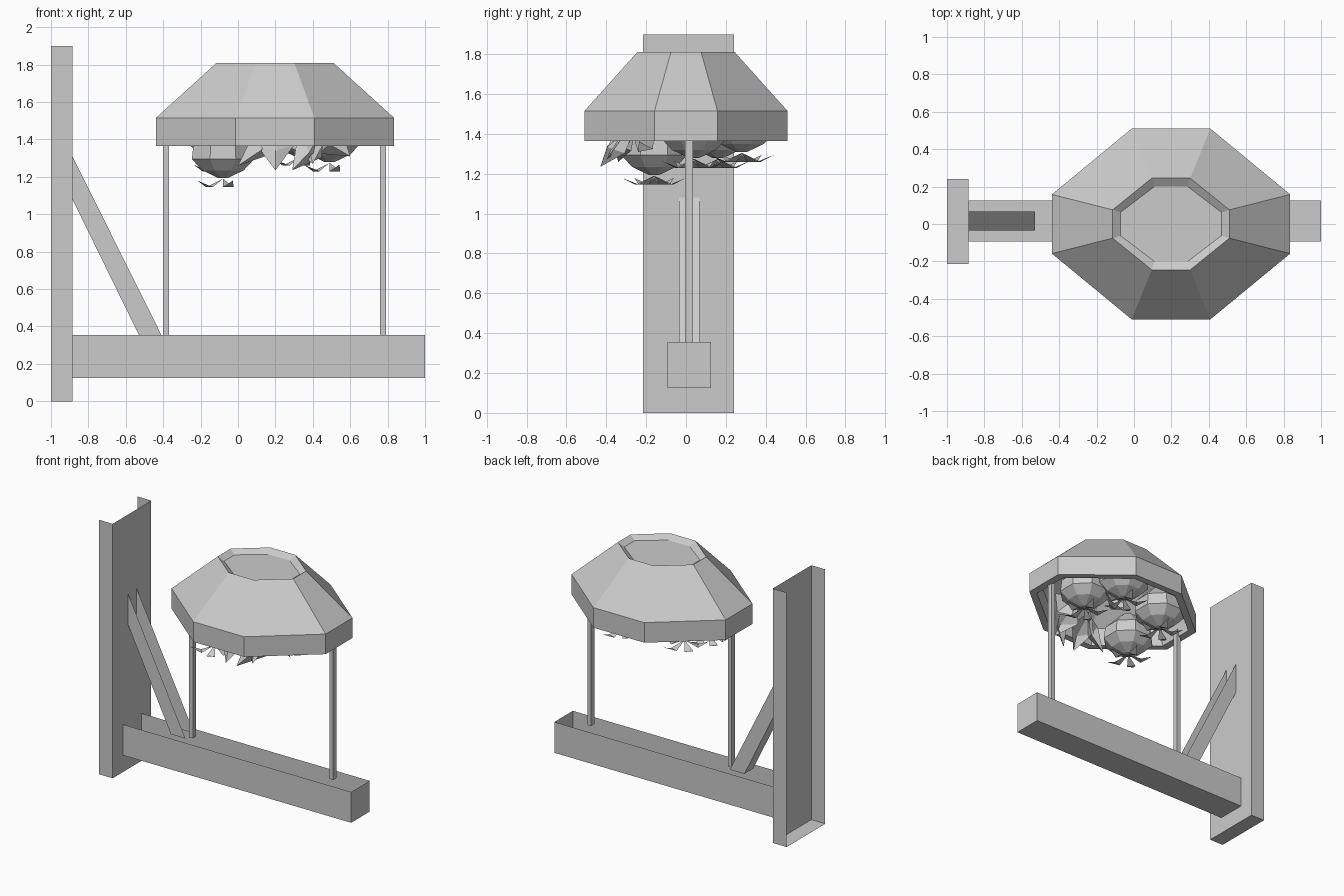
import bpy, bmesh, math
from mathutils import Vector

cube = bpy.data.objects.get("Cube")
if cube:
    bpy.data.objects.remove(cube, do_unlink=True)

grey = bpy.data.materials.new("plain grey")
grey.use_nodes = True
COLOUR = (0.6, 0.6, 0.6, 1)
grey.diffuse_color = COLOUR
grey.node_tree.nodes["Principled BSDF"].inputs["Base Color"].default_value = COLOUR


def finish(name, bm):
    mesh = bpy.data.meshes.new(name)
    bm.to_mesh(mesh)
    bm.free()
    mesh.materials.append(grey)
    obj = bpy.data.objects.new(name, mesh)
    bpy.context.collection.objects.link(obj)
    return obj


def prism(name, outline, y0, y1, skip=()):
    """Extrude an x-z outline along y, leaving out the listed edge walls."""
    bm = bmesh.new()
    a = [bm.verts.new((x, y0, z)) for x, z in outline]
    b = [bm.verts.new((x, y1, z)) for x, z in outline]
    bm.faces.new(a)
    bm.faces.new(b[::-1])
    n = len(a)
    for i in range(n):
        if i not in skip:
            j = (i + 1) % n
            bm.faces.new((a[j], a[i], b[i], b[j]))
    return finish(name, bm)


def box(name, x0, x1, y0, y1, z0, z1, skip=()):
    # walls in order: bottom, right, top, left
    return prism(name, [(x0, z0), (x1, z0), (x1, z1), (x0, z1)], y0, y1, skip)


def loft(name, rings, cap_start=False, cap_end=False):
    bm = bmesh.new()
    loops = [[bm.verts.new(p) for p in ring] for ring in rings]
    for lo, hi in zip(loops, loops[1:]):
        n = len(lo)
        for i in range(n):
            j = (i + 1) % n
            bm.faces.new((lo[i], lo[j], hi[j], hi[i]))
    if cap_start:
        bm.faces.new(loops[0][::-1])
    if cap_end:
        bm.faces.new(loops[-1])
    return finish(name, bm)


# Open channels of the stand
TOP = 0.355
box("wall_post", -1, -0.885, -0.215, 0.24, 0, 1.9, skip=(2, 3))
box("base_beam", -0.885, 1, -0.093, 0.125, 0.125, TOP, skip=(2, 3))
prism("diagonal_brace", [(-0.885, 1.08), (-0.53, TOP), (-0.41, TOP), (-0.885, 1.31)],
      -0.035, 0.068, skip=(1, 2, 3))

# Thin rods that carry the canopy
for side, x in (("right", -0.385), ("left", 0.775)):
    box("support_rod_" + side, x - 0.015, x + 0.015, -0.005, 0.035, TOP, 1.42)


# Eight-sided canopy: recessed crown, sloped roof, rim, hollow inside
def octagon(hx, hy, z):
    fx, fy = hx * 0.33, hy * 0.31
    pts = [(hx, -fy), (hx, fy), (fx, hy), (-fx, hy),
           (-hx, fy), (-hx, -fy), (-fx, -hy), (fx, -hy)]
    return [(0.198 + x, y, z) for x, y in pts]


loft("canopy", [octagon(0.25, 0.19, 1.74), octagon(0.57, 0.45, 1.5),
                octagon(0.58, 0.46, 1.365), octagon(0.637, 0.51, 1.365),
                octagon(0.637, 0.51, 1.515), octagon(0.312, 0.245, 1.81),
                octagon(0.27, 0.2, 1.78)], cap_start=True, cap_end=True)


# Hanging fruits with a pointed star underneath
def fruit(name, x, y, z):
    profile = [(0.03, 0.0), (0.12, 0.04), (0.18, 0.10), (0.17, 0.19), (0.06, 0.30)]
    rings = [[(x + r * math.cos(k * math.pi / 4 + 0.39),
               y + r * math.sin(k * math.pi / 4 + 0.39), z + h)
              for k in range(8)] for r, h in profile]
    loft(name, rings, cap_start=True, cap_end=True)
    bm = bmesh.new()
    peak = Vector((x, y, z - 0.005))
    for k in range(5):
        a = k * math.tau / 5
        out = Vector((math.cos(a), math.sin(a), 0))
        across = Vector((-out.y, out.x, 0)) * 0.03
        mid = peak + out * 0.09 + Vector((0, 0, -0.045))
        tip = peak + out * 0.17 + Vector((0, 0, -0.01))
        p, l, r, t = [bm.verts.new(v) for v in (peak, mid - across, mid + across, tip)]
        bm.faces.new((p, l, r))
        bm.faces.new((l, t, r))
    finish(name + "_star", bm)


for i, spot in enumerate([(-0.08, -0.16, 1.195), (-0.1, 0.16, 1.28),
                          (0.49, 0.04, 1.28), (0.33, 0.28, 1.31)]):
    fruit("fruit_%d" % (i + 1), *spot)


# Folded pointed leaves hanging at the front of the bunch
def leaf(name, root, tip, width):
    root, tip = Vector(root), Vector(tip)
    across = (tip - root).cross(Vector((0, 1, 0.3))).normalized() * width
    mid = root.lerp(tip, 0.45)
    bm = bmesh.new()
    top, left, right, end = [bm.verts.new(v) for v in (
        root, mid - across, mid + across, tip)]
    ridge = bm.verts.new(mid + Vector((0, -0.07, -0.03)))
    for pair in ((top, left), (left, end), (end, right), (right, top)):
        bm.faces.new((pair[0], pair[1], ridge))
    finish(name, bm)


leaves = [((0.22, -0.25, 1.46), (0.0, -0.34, 1.26), 0.07),
          ((0.2, -0.24, 1.48), (0.2, -0.43, 1.235), 0.1),
          ((0.46, -0.24, 1.47), (0.29, -0.43, 1.235), 0.09),
          ((0.36, -0.2, 1.48), (0.4, -0.4, 1.27), 0.1),
          ((0.4, -0.15, 1.48), (0.6, -0.24, 1.31), 0.1),
          ((0.2, 0.0, 1.5), (0.2, 0.12, 1.33), 0.1)]
for i, (root, tip, width) in enumerate(leaves):
    leaf("leaf_%d" % (i + 1), root, tip, width)
